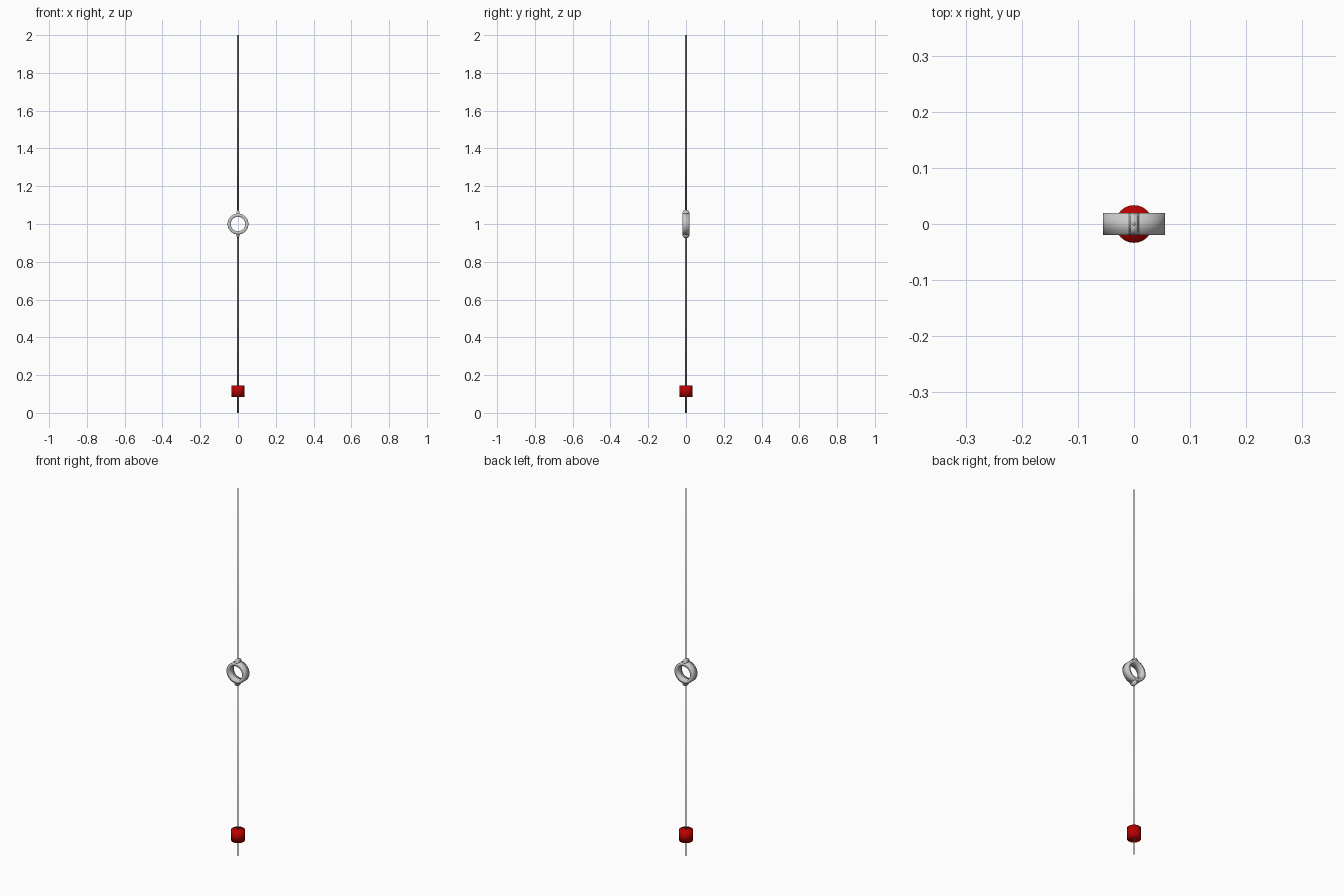
import bpy, bmesh, math

if "Cube" in bpy.data.objects:
    bpy.data.objects.remove(bpy.data.objects["Cube"])


def make_object(name, bm, angle=180):
    bmesh.ops.recalc_face_normals(bm, faces=bm.faces)
    mesh = bpy.data.meshes.new(name)
    bm.to_mesh(mesh)
    bm.free()
    ob = bpy.data.objects.new(name, mesh)
    bpy.context.collection.objects.link(ob)
    bpy.context.view_layer.objects.active = ob
    ob.select_set(True)
    bpy.ops.object.shade_smooth_by_angle(angle=math.radians(angle))
    ob.select_set(False)
    return ob


def cylinder(name, z0, z1, r, sides):
    bm = bmesh.new()
    bmesh.ops.create_cone(bm, cap_ends=True, segments=sides, radius1=r, radius2=r, depth=z1 - z0)
    bmesh.ops.translate(bm, verts=bm.verts, vec=(0, 0, (z0 + z1) / 2))
    return make_object(name, bm)


# Handle ring: broad band with a straight bore, softly shaded
W, R_OUT, R_IN, STEPS = 0.0195, 0.0555, 0.0385, 48
profile = [(R_IN, -W), (R_OUT, -W), (R_OUT, W), (R_IN, W)]
bm = bmesh.new()
rings = []
for i in range(STEPS):
    a = 2 * math.pi * i / STEPS
    rings.append([bm.verts.new((r * math.cos(a), y, 1 + r * math.sin(a))) for r, y in profile])
for i in range(STEPS):
    p, q = rings[i], rings[(i + 1) % STEPS]
    for j in range(4):
        k = (j + 1) % 4
        bm.faces.new((p[j], q[j], q[k], p[k]))
make_object("handle_ring", bm)

# Tapered lugs joining the ring to the cords
for name, s in (("upper_lug", 1), ("lower_lug", -1)):
    bm = bmesh.new()
    rows = []
    for h, wx, wy in ((0.052, 0.010, 0.0192), (0.058, 0.008, 0.0188),
                      (0.066, 0.0068, 0.0165), (0.071, 0.006, 0.013), (0.0745, 0.004, 0.006)):
        rows.append([bm.verts.new((x * wx, y * wy, 1 + s * h))
                     for x, y in ((-1, -1), (1, -1), (1, 1), (-1, 1))])
    for a, b in zip(rows, rows[1:]):
        for j in range(4):
            k = (j + 1) % 4
            bm.faces.new((a[j], a[k], b[k], b[j]))
    bm.faces.new(rows[0])
    bm.faces.new(rows[-1])
    make_object(name, bm)

# Thin four-sided cords above and below the ring
cylinder("upper_cord", 1.06, 2.0, 0.004, 4)
cylinder("lower_cord", 0.0, 0.94, 0.004, 4)

# Red weight threaded on the lower cord
weight = cylinder("weight", 0.084, 0.144, 0.0335, 32)
red = bpy.data.materials.new("red")
red.diffuse_color = (0.5, 0.0, 0.0, 1)
red.use_nodes = True
red.node_tree.nodes["Principled BSDF"].inputs["Base Color"].default_value = red.diffuse_color
weight.data.materials.append(red)
